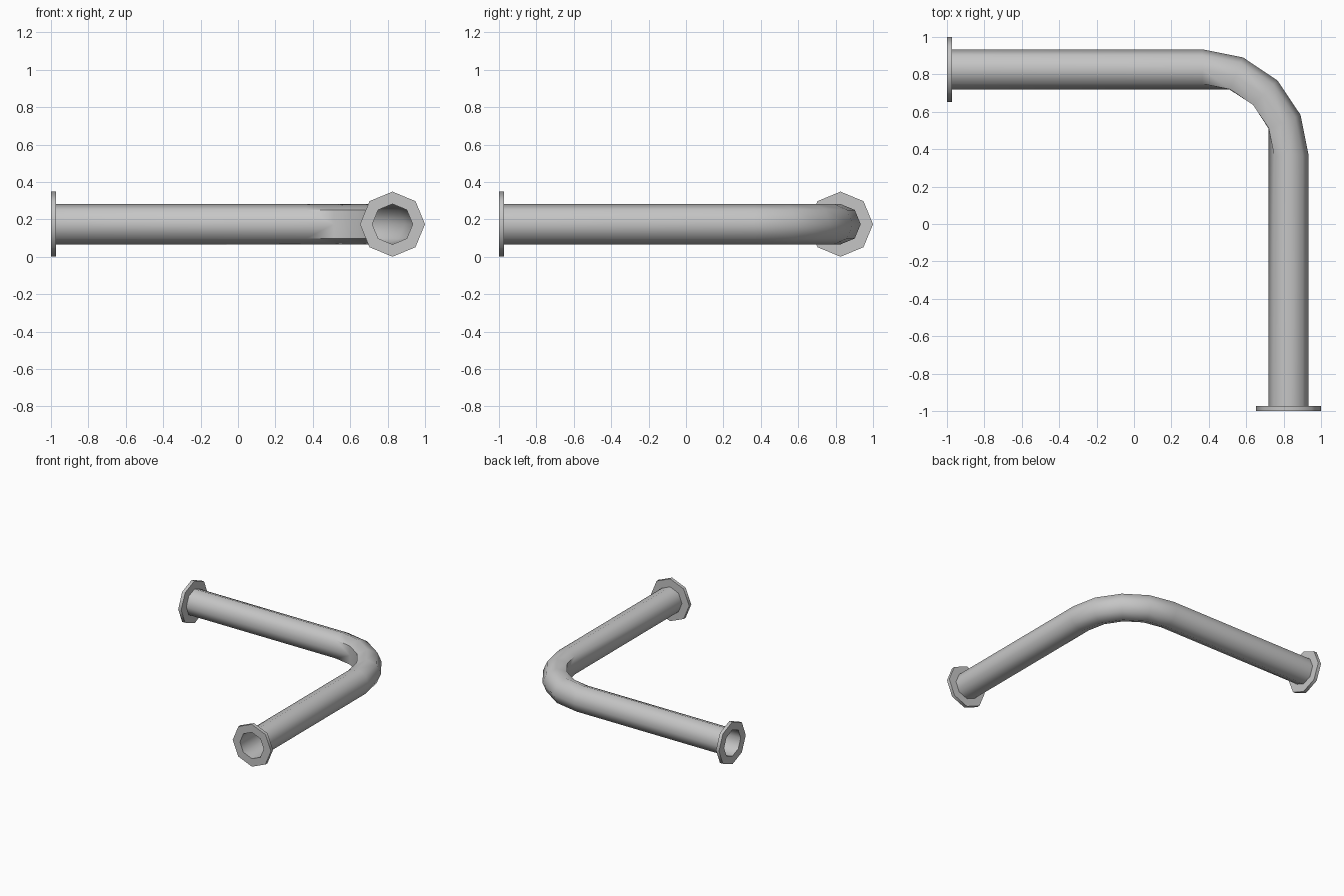
import bpy, bmesh
from math import sin, cos, pi, radians
from mathutils import Vector

cube = bpy.data.objects.get("Cube")
if cube:
    bpy.data.objects.remove(cube, do_unlink=True)

SIDES = 8
PIPE_R = 0.108      # pipe radius
FLANGE_R = 0.174    # flange radius
THICK = 0.027       # flange thickness
AXIS = 0.826        # distance of both pipe axes from the middle
HEIGHT = 0.174      # axis height
PIVOT = 0.365       # centre of the elbow, x and y
BEND = AXIS - PIVOT

metal = bpy.data.materials.new("light_grey_metal")
metal.use_nodes = True
grey = (0.56, 0.56, 0.56, 1)
metal.diffuse_color = grey
metal.node_tree.nodes["Principled BSDF"].inputs["Base Color"].default_value = grey


def ring(bm, centre, out, radius):
    """Octagon around centre; first corner points along out, third points up."""
    up = Vector((0, 0, 1))
    return [bm.verts.new(centre + radius * (out * cos(a) + up * sin(a)))
            for a in (2 * pi * i / SIDES for i in range(SIDES))]


def bridge(bm, a, b):
    for i in range(SIDES):
        j = (i + 1) % SIDES
        bm.faces.new((a[i], a[j], b[j], b[i]))


def finish(bm, name):
    bmesh.ops.remove_doubles(bm, verts=bm.verts, dist=0.0005)
    bmesh.ops.recalc_face_normals(bm, faces=bm.faces)
    mesh = bpy.data.meshes.new(name)
    bm.to_mesh(mesh)
    bm.free()
    mesh.materials.append(metal)
    obj = bpy.data.objects.new(name, mesh)
    bpy.context.collection.objects.link(obj)
    bpy.ops.object.select_all(action='DESELECT')
    obj.select_set(True)
    bpy.context.view_layer.objects.active = obj
    bpy.ops.object.shade_smooth_by_angle(angle=radians(50))
    return obj


X, Y = Vector((1, 0, 0)), Vector((0, 1, 0))
left_end = Vector((-1, AXIS, HEIGHT))
front_end = Vector((AXIS, -1, HEIGHT))

# Bent pipe: open octagonal tube with a four-step elbow
bm = bmesh.new()
rings = [ring(bm, left_end, Y, PIPE_R)]
for step in range(5):
    a = pi / 2 - step * pi / 8
    out = Vector((cos(a), sin(a), 0))
    centre = Vector((PIVOT, PIVOT, HEIGHT)) + out * BEND
    r = ring(bm, centre, out, PIPE_R)
    # inner corner of the elbow is flattened level with its neighbours
    r[4].co = centre - out * PIPE_R * cos(pi / 4)
    rings.append(r)
rings.append(ring(bm, front_end, X, PIPE_R))
# inner corner line of each straight run carries on to the next elbow step
rings[1][4].co = rings[2][4].co = Vector((rings[2][4].co.x, AXIS - PIPE_R, HEIGHT))
rings[5][4].co = rings[4][4].co = Vector((AXIS - PIPE_R, rings[4][4].co.y, HEIGHT))
for a, b in zip(rings, rings[1:]):
    for i in range(SIDES):
        j = (i + 1) % SIDES
        quad = []
        for v in (a[i], a[j], b[j], b[i]):
            if all((v.co - q.co).length > 0.0005 for q in quad):
                quad.append(v)
        bm.faces.new(quad)
finish(bm, "bent_pipe")


# Octagonal flanges with a round-through opening
def flange(name, end, out, along):
    bm = bmesh.new()
    loops = [ring(bm, end + along * d, out, r) for d, r in
             ((0, PIPE_R), (0, FLANGE_R), (THICK, FLANGE_R), (THICK, PIPE_R))]
    for a, b in zip(loops, loops[1:]):
        bridge(bm, a, b)
    finish(bm, name)


flange("left_flange", left_end, Y, X)
flange("front_flange", front_end, X, Y)
